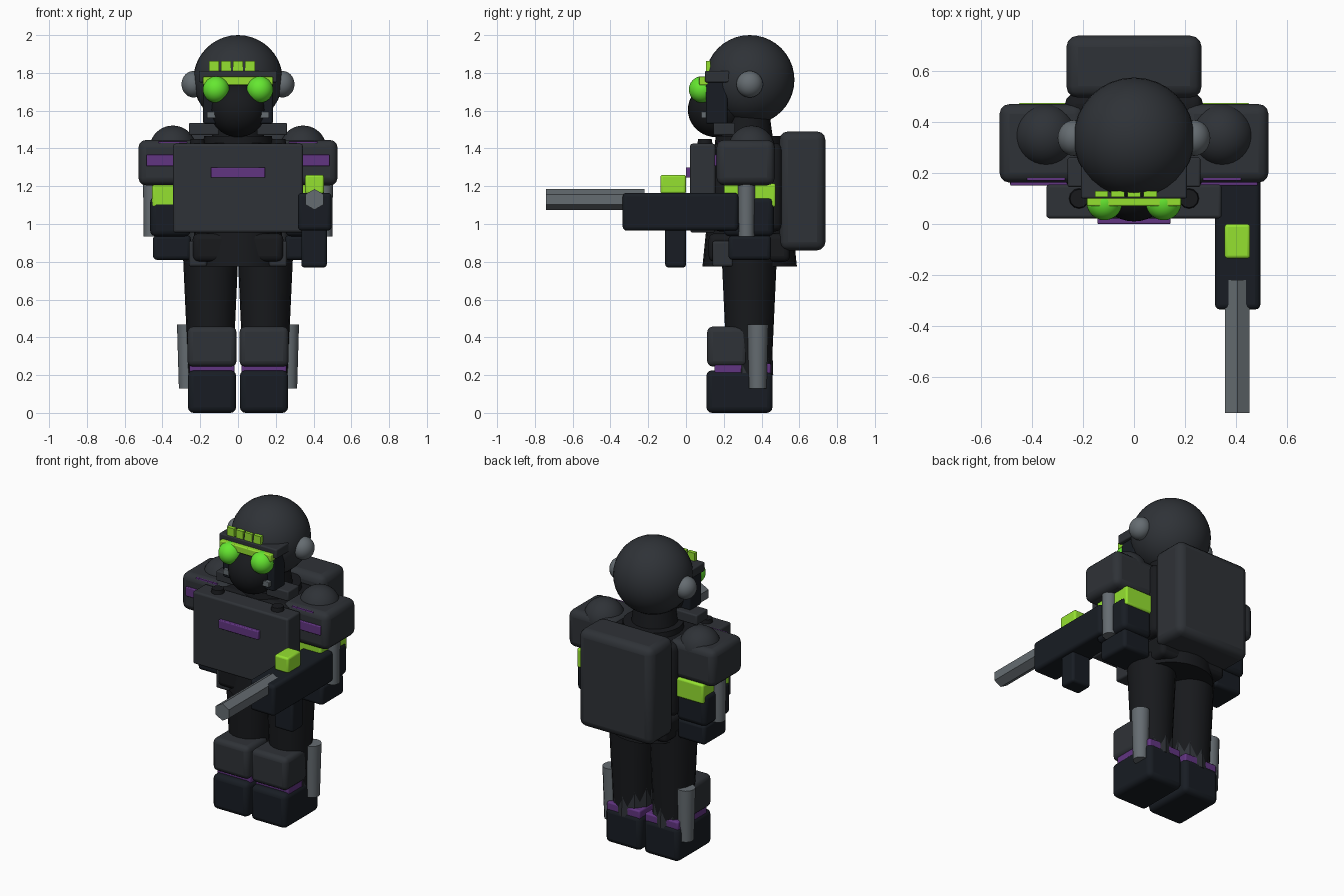
import bpy, math


def mat(name, r, g, b):
    m = bpy.data.materials.new(name)
    m.diffuse_color = (r, g, b, 1)
    return m


BLACK = mat("black", 0.009, 0.010, 0.012)
NAVY = mat("navy_black", 0.009, 0.012, 0.017)
DARK = mat("charcoal", 0.028, 0.032, 0.038)
STEEL = mat("steel", 0.13, 0.15, 0.165)
LIME = mat("lime", 0.30, 0.75, 0.03)
GREEN = mat("lens_green", 0.13, 0.80, 0.03)
PURPLE = mat("purple", 0.12, 0.035, 0.22)


def finish(name, material, smooth=True):
    o = bpy.context.object
    o.name = name
    o.data.materials.append(material)
    if smooth:
        bpy.ops.object.shade_smooth_by_angle(angle=math.radians(35))
    return o


def box(name, x, y, z, material, bevel=0.0):
    """Box from (min, max) ranges, optionally with rounded edges."""
    c = [(a + b) / 2 for a, b in (x, y, z)]
    bpy.ops.mesh.primitive_cube_add(size=1, location=c)
    o = bpy.context.object
    o.scale = [abs(b - a) for a, b in (x, y, z)]
    bpy.ops.object.transform_apply(location=False, rotation=False, scale=True)
    finish(name, material, bevel > 0)
    if bevel:
        m = o.modifiers.new("rounded", "BEVEL")
        m.width, m.segments = bevel, 3
        bpy.ops.object.modifier_move_to_index(modifier=m.name, index=0)
    return o


def ball(name, loc, radii, material):
    bpy.ops.mesh.primitive_uv_sphere_add(segments=32, ring_count=20, radius=1, location=loc)
    bpy.context.object.scale = radii
    bpy.ops.object.transform_apply(location=False, rotation=False, scale=True)
    return finish(name, material)


def cone(name, x, y, z, r_low, r_top, material, sides=20):
    bpy.ops.mesh.primitive_cone_add(vertices=sides, radius1=r_low, radius2=r_top,
                                    depth=z[1] - z[0], location=(x, y, (z[0] + z[1]) / 2))
    return finish(name, material)


def side(s, a, b):
    return (s * a, s * b)


# Head, mask and goggles
ball("helmet", (0, 0.337, 1.763), (0.237, 0.237, 0.237), DARK)
cone("neck", 0, 0.32, (1.38, 1.60), 0.15, 0.12, BLACK)
box("face_guard", (-0.185, 0.185), (0.105, 0.22), (1.53, 1.76), NAVY, 0.01)
box("brow_plate", (-0.207, 0.207), (0.10, 0.23), (1.75, 1.81), DARK, 0.008)
ball("breather_mask", (0, 0.16, 1.605), (0.15, 0.15, 0.145), BLACK)
box("goggle_band", (-0.185, 0.185), (0.07, 0.12), (1.735, 1.78), LIME, 0.006)
for i in range(4):
    cx = -0.127 + i * 0.0635
    box("brow_light", (cx - 0.026, cx + 0.026), (0.105, 0.13), (1.81, 1.862), LIME)

# Torso, chest plate and backpack
cone("torso", 0, 0.337, (0.775, 1.465), 0.25, 0.18, BLACK, 24)
box("upper_back", (-0.27, 0.27), (0.14, 0.51), (0.96, 1.43), BLACK, 0.04)
box("chest_plate", (-0.343, 0.343), (0.022, 0.155), (0.955, 1.425), DARK, 0.012)
box("chest_stripe", (-0.143, 0.143), (0.0, 0.03), (1.245, 1.30), PURPLE, 0.005)
box("belt", (-0.24, 0.24), (0.12, 0.55), (0.80, 0.95), BLACK, 0.03)
box("backpack", (-0.265, 0.265), (0.495, 0.738), (0.86, 1.49), DARK, 0.045)

for s in (-1, 1):
    # Head sides
    ball("earpiece", (s * 0.235, 0.337, 1.74), (0.064, 0.07, 0.07), STEEL)
    ball("goggle_lens", (s * 0.116, 0.085, 1.712), (0.07, 0.07, 0.07), GREEN)
    box("mask_vent", side(s, 0.115, 0.165), (0.08, 0.12), (1.56, 1.595), STEEL, 0.004)
    box("collar_guard", side(s, 0.10, 0.26), (0.145, 0.26), (1.47, 1.535), DARK, 0.008)
    cone("collar_knob", s * 0.215, 0.10, (1.41, 1.45), 0.042, 0.036, BLACK, 12)

    # Arms
    box("shoulder_pad", side(s, 0.195, 0.527), (0.162, 0.47), (1.205, 1.445), DARK, 0.04)
    ball("shoulder_cap", (s * 0.345, 0.347, 1.397), (0.124, 0.124, 0.124), DARK)
    box("shoulder_stripe", side(s, 0.23, 0.485), (0.15, 0.18), (1.307, 1.367), PURPLE, 0.005)
    box("shoulder_top_trim", side(s, 0.27, 0.42), (0.17, 0.20), (1.415, 1.437), PURPLE)
    box("upper_arm_band", side(s, 0.24, 0.455), (0.20, 0.475), (1.09, 1.215), LIME, 0.012)
    box("forearm", side(s, 0.25, 0.465), (0.20, 0.465), (0.935, 1.145), NAVY, 0.03)
    box("hand", side(s, 0.25, 0.45), (0.225, 0.45), (0.81, 0.94), NAVY, 0.02)
    cone("arm_piston", s * 0.457, 0.32, (0.935, 1.25), 0.042, 0.046, STEEL, 12)

    # Legs and boots
    cone("leg", s * 0.145, 0.335, (0.15, 0.85), 0.115, 0.147, BLACK)
    box("hip_pouch", side(s, 0.165, 0.26), (0.14, 0.25), (0.775, 0.91), DARK, 0.012)
    box("knee_guard", side(s, 0.008, 0.268), (0.112, 0.33), (0.245, 0.457), DARK, 0.03)
    cone("shin_cuff", s * 0.14, 0.335, (0.20, 0.40), 0.127, 0.12, DARK, 10)
    box("ankle_band", side(s, 0.018, 0.257), (0.15, 0.45), (0.205, 0.262), PURPLE, 0.01)
    box("boot", side(s, 0.010, 0.265), (0.108, 0.458), (0.0, 0.225), NAVY, 0.03)
    cone("leg_piston", s * 0.267, 0.38, (0.13, 0.467), 0.046, 0.056, STEEL, 12)

# Gun held in one hand
box("gun_body", (0.317, 0.495), (-0.335, 0.277), (0.965, 1.165), NAVY, 0.02)
box("gun_grip", (0.335, 0.47), (-0.11, 0.0), (0.77, 0.99), NAVY, 0.015)
box("gun_sight", (0.355, 0.455), (-0.135, 0.0), (1.16, 1.26), LIME, 0.012)
barrel = cone("gun_barrel", 0.405, -0.48, (0.87, 1.39), 0.055, 0.055, STEEL, 6)
barrel.rotation_euler = (math.radians(90), 0, 0)
